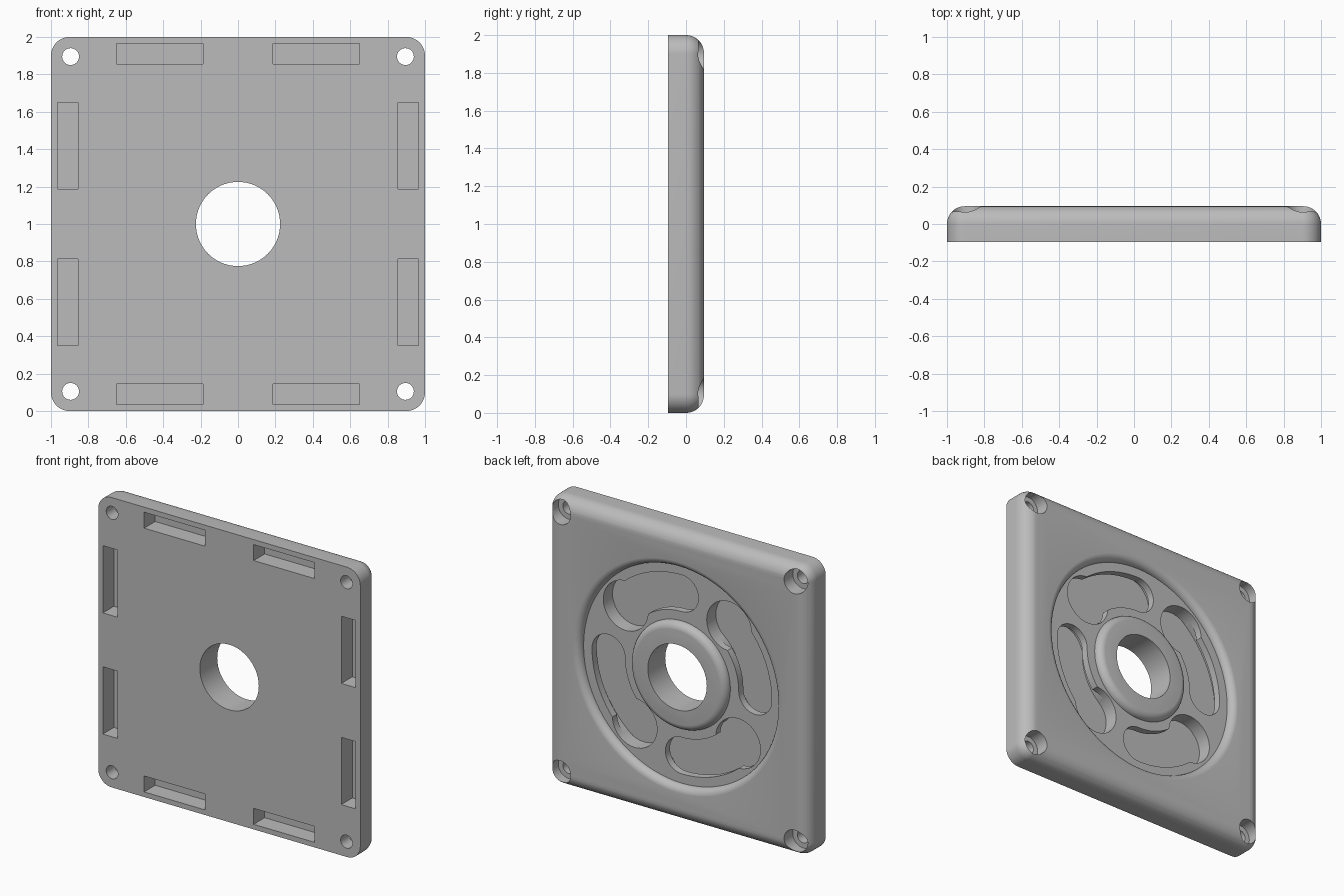
import bpy, bmesh
from math import sin, cos, pi, radians

cube = bpy.data.objects.get("Cube")
if cube:
    bpy.data.objects.remove(cube, do_unlink=True)

BACK, FLOOR, UNDER = 0.095, 0.045, -0.055   # depths along y
MID = 1.0                                   # height of the plate centre

grey = bpy.data.materials.new("plain_grey")
grey.use_nodes = True
grey.diffuse_color = (0.5, 0.5, 0.5, 1)
grey.node_tree.nodes["Principled BSDF"].inputs["Base Color"].default_value = (0.5, 0.5, 0.5, 1)


def loft(name, rings, capped=True):
    """Join rings of points into a closed solid; uncapped rings close on themselves."""
    bm = bmesh.new()
    loops = [[bm.verts.new(p) for p in ring] for ring in rings]
    pairs = list(zip(loops, loops[1:])) + ([] if capped else [(loops[-1], loops[0])])
    for a, b in pairs:
        for i in range(len(a)):
            j = (i + 1) % len(a)
            bm.faces.new((a[i], a[j], b[j], b[i]))
    if capped:
        bm.faces.new(loops[0])
        bm.faces.new(loops[-1])
    bmesh.ops.recalc_face_normals(bm, faces=bm.faces)
    mesh = bpy.data.meshes.new(name)
    bm.to_mesh(mesh)
    bm.free()
    obj = bpy.data.objects.new(name, mesh)
    bpy.context.collection.objects.link(obj)
    mesh.materials.append(grey)
    return obj


def prism(name, outline, y0, y1):
    """Extrude an (x, height) outline along y."""
    return loft(name, [[(x, y, MID + h) for x, h in outline] for y in (y0, y1)])


def circle(x, h, r, n=64):
    return [(x + r * cos(2 * pi * i / n), h + r * sin(2 * pi * i / n)) for i in range(n)]


def rounded_square(half, r, n=12):
    pts = []
    for k, (sx, sz) in enumerate(((1, 1), (-1, 1), (-1, -1), (1, -1))):
        for i in range(n + 1):
            a = (k + i / n) * pi / 2
            pts.append((sx * (half - r) + r * cos(a), sz * (half - r) + r * sin(a)))
    return pts


def arc_slot(start, end, w, radius=0.56, n=24):
    """Curved slot of half width w with round ends, angles seen from the back."""
    def at(r, a):
        return r * cos(a), r * sin(a)
    pts = []
    for i in range(n + 1):
        pts.append(at(radius + w, start + (end - start) * i / n))
    for base, centre in ((end, at(radius, end)), (start + pi, at(radius, start))):
        if base != end:
            for i in range(1, n):
                pts.append(at(radius - w, end + (start - end) * i / n))
        for i in range(n + 1):
            a = base + pi * i / n
            if base == end and i == 0 or base != end and i == n:
                continue
            pts.append((centre[0] + w * cos(a), centre[1] + w * sin(a)))
    return [(-x, h) for x, h in pts]


# Plate with a rounded back rim
ROUND, CORNER = 0.095, 0.1
sections = [(0, -BACK)] + [(ROUND * (1 - cos(a)), BACK - ROUND + ROUND * sin(a))
                           for a in (i * pi / 20 for i in range(11))]
plate = loft("mounting_plate", [
    [(x, y, MID + h) for x, h in rounded_square(1 - inset, CORNER - inset)]
    for inset, y in sections])

cutters = []

# Ring recess around the hub, with rounded lips on both sides
LIP = 0.05
arc = [i * pi / 16 for i in range(9)]
profile = [(0.80 - LIP * cos(a), FLOOR + LIP * sin(a)) for a in arc]
profile += [(0.80, 0.2), (0.32, 0.2)]
profile += [(0.32 + LIP * sin(a), FLOOR + LIP * cos(a)) for a in arc]
profile[8] = (0.80, BACK + 0.0005)
profile[11] = (0.32, BACK + 0.0005)
SPIN = 96
cutters.append(loft("recess_cutter", [
    [(r * cos(t), y, MID + r * sin(t)) for r, y in profile]
    for t in (2 * pi * i / SPIN for i in range(SPIN))], capped=False))

# Central through hole
cutters.append(prism("bore_cutter", circle(0, 0, 0.225, 96), -0.3, 0.3))

# Four undercut keyhole slots
for k in range(4):
    narrow, wide = radians(90 + 90 * k), radians(140 + 90 * k)
    cutters.append(prism("undercut_cutter", arc_slot(narrow, wide, 0.17), UNDER, -0.005))
    cutters.append(prism("slot_cutter", arc_slot(narrow, wide, 0.126), -0.03, 0.07))
    entry = circle(-0.56 * cos(wide), 0.56 * sin(wide), 0.1705)
    cutters.append(prism("entry_cutter", entry, UNDER + 0.0005, 0.07))

# Corner screw holes with counterbores
for sx in (-1, 1):
    for sz in (-1, 1):
        cutters.append(prism("screw_cutter", circle(sx * 0.895, sz * 0.895, 0.045, 32), -0.3, 0.3))
        cutters.append(prism("counterbore_cutter", circle(sx * 0.895, sz * 0.895, 0.08, 48), 0, 0.3))

# Rectangular pockets on the front, two along each edge
for side in (-1, 1):
    for pos in (-1, 1):
        c, e = pos * 0.418, side * 0.91
        box = [(c - 0.232, e - 0.055), (c + 0.232, e - 0.055),
               (c + 0.232, e + 0.055), (c - 0.232, e + 0.055)]
        cutters.append(prism("pocket_cutter", box, -0.3, 0.025))
        cutters.append(prism("pocket_cutter", [(h, x) for x, h in box], -0.3, 0.025))

# Cut everything out, then drop the cutters
bpy.context.view_layer.objects.active = plate
for cutter in cutters:
    mod = plate.modifiers.new("cut", 'BOOLEAN')
    mod.operation = 'DIFFERENCE'
    mod.solver = 'EXACT'
    mod.object = cutter
    bpy.ops.object.modifier_apply(modifier=mod.name)
    bpy.data.objects.remove(cutter, do_unlink=True)

bpy.ops.object.select_all(action='DESELECT')
plate.select_set(True)
bpy.ops.object.shade_smooth_by_angle(angle=radians(30))
